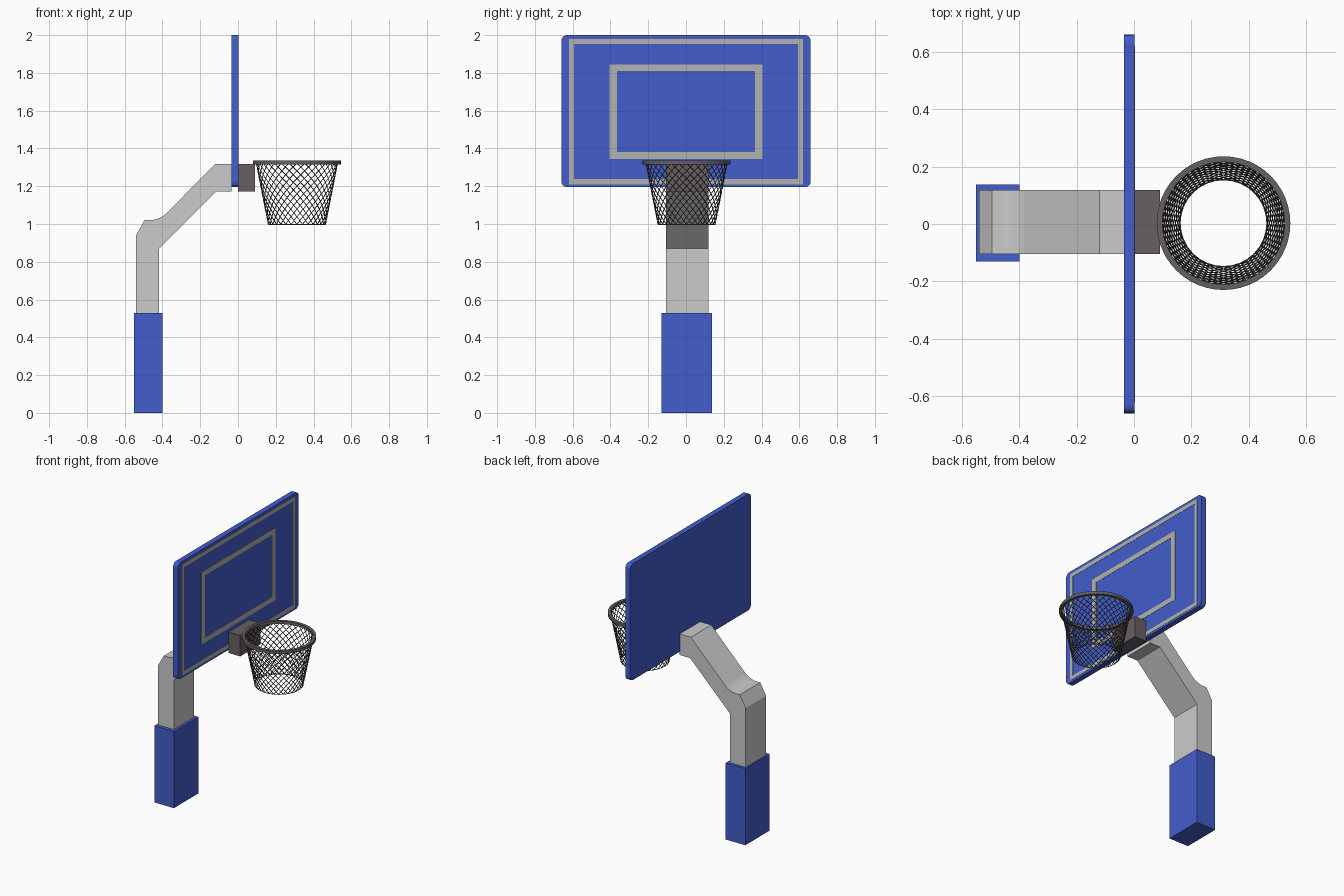
import bpy, bmesh, math
from mathutils import Vector

if "Cube" in bpy.data.objects:
    bpy.data.objects.remove(bpy.data.objects["Cube"])


def material(name, rgb):
    m = bpy.data.materials.new(name)
    m.diffuse_color = (*rgb, 1)
    m.use_nodes = True
    m.node_tree.nodes["Principled BSDF"].inputs["Base Color"].default_value = m.diffuse_color
    return m


BLUE = material("blue", (0.055, 0.11, 0.60))
LINE = material("line_grey", (0.45, 0.45, 0.43))
STEEL = material("rim_steel", (0.14, 0.115, 0.125))
NET = material("net_dark", (0.10, 0.10, 0.10))


def finish(bm, name, mat=None):
    bmesh.ops.recalc_face_normals(bm, faces=bm.faces[:])
    me = bpy.data.meshes.new(name)
    bm.to_mesh(me)
    bm.free()
    ob = bpy.data.objects.new(name, me)
    bpy.context.collection.objects.link(ob)
    if mat:
        me.materials.append(mat)
    return ob


def prism(name, points, offset, mat=None):
    """Extrude a closed planar outline along an offset vector."""
    bm = bmesh.new()
    face = bm.faces.new([bm.verts.new(p) for p in points])
    ext = bmesh.ops.extrude_face_region(bm, geom=[face], use_keep_orig=True)
    moved = [g for g in ext["geom"] if isinstance(g, bmesh.types.BMVert)]
    bmesh.ops.translate(bm, verts=moved, vec=Vector(offset))
    return finish(bm, name, mat)


def box(name, x, y, z, mat=None):
    pts = [(x[0], y[0], z[0]), (x[1], y[0], z[0]), (x[1], y[1], z[0]), (x[0], y[1], z[0])]
    return prism(name, pts, (0, 0, z[1] - z[0]), mat)


def frame(name, y, z0, z1, wy, wz, x0, x1):
    """Rectangular painted border on the board face."""
    bm = bmesh.new()
    rings = []
    for x in (x0, x1):
        for a, b in ((0, 0), (wy, wz)):
            hy, lo, hi = y - a, z0 + b, z1 - b
            rings.append([bm.verts.new((x, s, t)) for s, t in
                          ((-hy, lo), (hy, lo), (hy, hi), (-hy, hi))])
    for p, q in ((0, 1), (2, 3), (0, 2), (1, 3)):
        for i in range(4):
            j = (i + 1) % 4
            bm.faces.new((rings[p][i], rings[p][j], rings[q][j], rings[q][i]))
    return finish(bm, name, LINE)


# Padded base of the post
box("post_pad", (-0.55, -0.40), (-0.13, 0.137), (0, 0.53), BLUE)

# Bent support arm
arm = [(-0.54, 0.50), (-0.54, 0.94), (-0.495, 1.02), (-0.455, 1.02), (-0.43, 1.026),
       (-0.405, 1.037), (-0.384, 1.052), (-0.12, 1.318), (-0.034, 1.318),
       (-0.034, 1.172), (-0.114, 1.172), (-0.418, 0.87), (-0.418, 0.50)]
prism("support_arm", [(x, -0.105, z) for x, z in arm], (0, 0.223, 0))

# Backboard with rounded corners
R, HY, Z0, Z1 = 0.03, 0.66, 1.195, 2.0
outline = []
for k, (cy, cz) in enumerate(((HY - R, Z1 - R), (R - HY, Z1 - R),
                              (R - HY, Z0 + R), (HY - R, Z0 + R))):
    for i in range(6):
        a = math.radians(90 * k + 18 * i)
        outline.append((-0.035, cy + R * math.cos(a), cz + R * math.sin(a)))
prism("backboard", outline, (0.037, 0, 0), BLUE)

# Painted lines
frame("outer_line", 0.62, 1.21, 1.98, 0.026, 0.027, 0.001, 0.0035)
frame("target_line", 0.405, 1.345, 1.845, 0.04, 0.035, 0.001, 0.0035)

# Bracket between board and rim
box("rim_bracket", (0.001, 0.09), (-0.105, 0.118), (1.172, 1.318), STEEL)

# Rim: rectangular section swept around the hoop centre
CX, CY, N = 0.312, 0.003, 48
bm = bmesh.new()
section = [(0.213, 1.315), (0.233, 1.315), (0.233, 1.335), (0.213, 1.335)]
loops = []
for i in range(N):
    a = 2 * math.pi * i / N
    loops.append([bm.verts.new((CX + r * math.cos(a), CY + r * math.sin(a), z))
                  for r, z in section])
for i in range(N):
    p, q = loops[i], loops[(i + 1) % N]
    for k in range(4):
        m = (k + 1) % 4
        bm.faces.new((p[k], q[k], q[m], p[m]))
rim = finish(bm, "rim", STEEL)
bpy.context.view_layer.objects.active = rim
rim.select_set(True)
bpy.ops.object.shade_smooth_by_angle()
rim.select_set(False)

# Net: two opposed families of strands winding down a cone
cu = bpy.data.curves.new("net", "CURVE")
cu.dimensions = "3D"
cu.bevel_depth = 0.0025
cu.bevel_resolution = 0
COLS, STEPS = 32, 16
for turn in (-1, 1):
    for c in range(COLS):
        sp = cu.splines.new("POLY")
        sp.points.add(STEPS)
        for s in range(STEPS + 1):
            t = s / STEPS
            a = 2 * math.pi * (c + turn * s / 2) / COLS
            r = 0.215 + (0.152 - 0.215) * t
            sp.points[s].co = (CX + r * math.cos(a), CY + r * math.sin(a),
                               1.322 + (0.998 - 1.322) * t, 1)
# Bottom hem of the net
hem = cu.splines.new("POLY")
hem.points.add(COLS - 1)
for i in range(COLS):
    a = 2 * math.pi * i / COLS
    hem.points[i].co = (CX + 0.152 * math.cos(a), CY + 0.152 * math.sin(a), 0.998, 1)
hem.use_cyclic_u = True
cu.materials.append(NET)
bpy.context.collection.objects.link(bpy.data.objects.new("net", cu))
